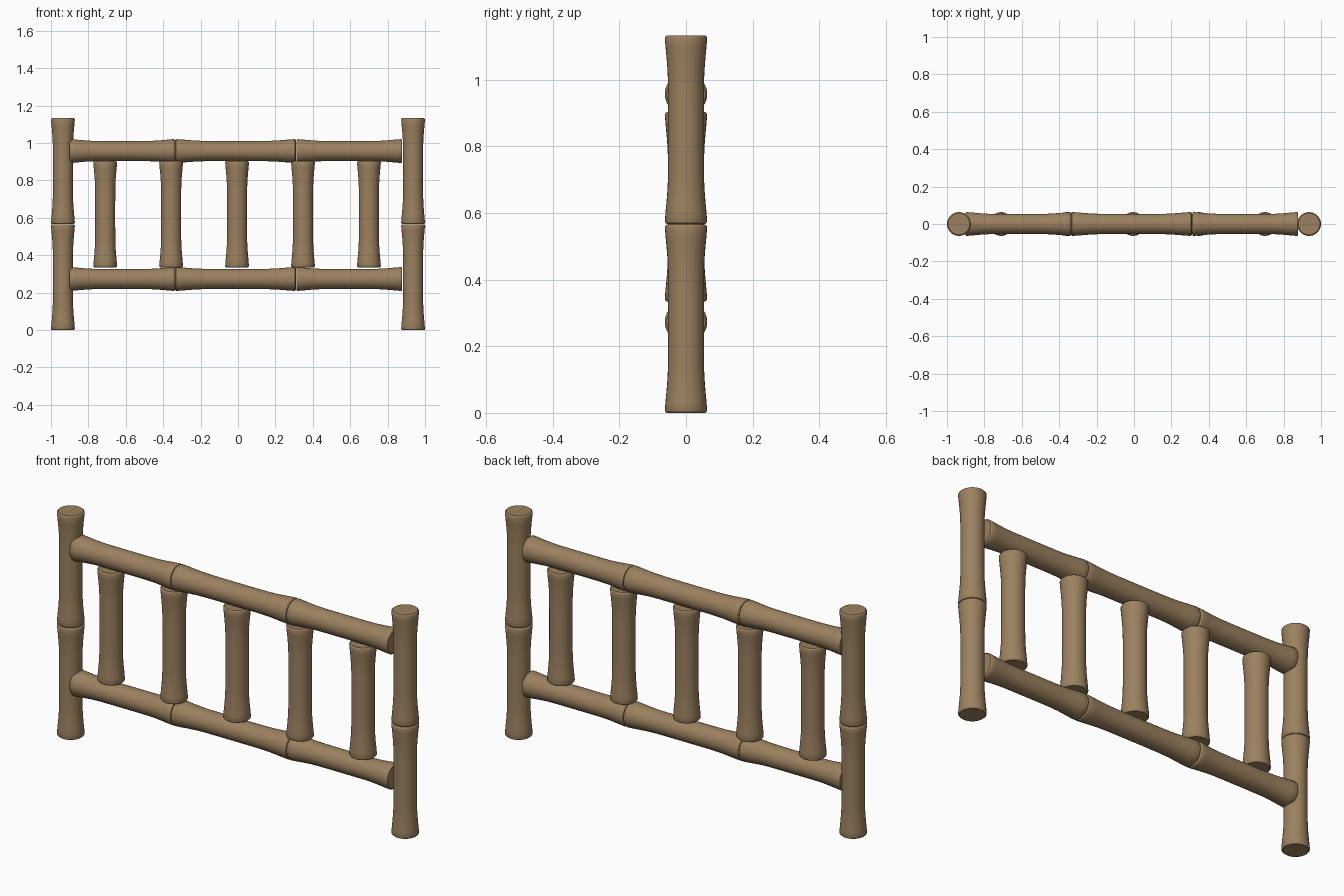
import bpy
import bmesh
import math
from mathutils import Matrix, Vector

cube = bpy.data.objects.get("Cube")
if cube:
    bpy.data.objects.remove(cube, do_unlink=True)

# Single warm bamboo colour
bamboo = bpy.data.materials.new("bamboo_brown")
bamboo.use_nodes = True
colour = (0.33, 0.22, 0.115, 1)
bamboo.diffuse_color = colour
bamboo.node_tree.nodes["Principled BSDF"].inputs["Base Color"].default_value = colour

SIDES = 32
# Half profile: fraction of length from the end, radius
FLARE = [(0.012, 0.0637), (0.06, 0.0615), (0.12, 0.0583), (0.19, 0.0553),
         (0.26, 0.0540), (0.38, 0.0537)]


def segment(name, start, end):
    """Flared cane with slightly chamfered ends, running from start to end."""
    start, end = Vector(start), Vector(end)
    axis = end - start
    length = axis.length
    half = [(0, 0.058), (0.004, 0.0625)] + [(f * length, r) for f, r in FLARE]
    profile = half + [(length - h, r) for h, r in reversed(half)]

    bm = bmesh.new()
    rings = []
    for h, r in profile:
        rings.append([bm.verts.new((r * math.cos(a), r * math.sin(a), h))
                      for a in (math.tau * i / SIDES for i in range(SIDES))])
    for low, high in zip(rings, rings[1:]):
        for i in range(SIDES):
            j = (i + 1) % SIDES
            bm.faces.new((low[i], low[j], high[j], high[i]))
    bm.faces.new(rings[0][::-1])
    bm.faces.new(rings[-1])
    turn = Vector((0, 0, 1)).rotation_difference(axis).to_matrix().to_4x4()
    bm.transform(Matrix.Translation(start) @ turn)

    mesh = bpy.data.meshes.new(name)
    bm.to_mesh(mesh)
    bm.free()
    mesh.materials.append(bamboo)
    obj = bpy.data.objects.new(name, mesh)
    bpy.context.collection.objects.link(obj)
    bpy.ops.object.select_all(action="DESELECT")
    obj.select_set(True)
    bpy.context.view_layer.objects.active = obj
    bpy.ops.object.shade_smooth_by_angle(angle=math.radians(30))


# End posts, two stacked canes each
for side, x in (("right", -0.936), ("left", 0.936)):
    segment(side + "_post_lower", (x, 0, 0), (x, 0, 0.565))
    segment(side + "_post_upper", (x, 0, 0.567), (x, 0, 1.133))

# Horizontal rails, three canes each
for level, z in (("lower", 0.273), ("upper", 0.957)):
    for part, a, b in (("right", -0.902, -0.338), ("middle", -0.336, 0.31),
                       ("left", 0.312, 0.878)):
        segment(level + "_rail_" + part, (a, 0, z), (b, 0, z))

# Upright balusters between the rails
for i in range(5):
    x = -0.71 + 0.3525 * i
    segment(f"baluster_{i + 1}", (x, 0, 0.335), (x, 0, 0.903))
